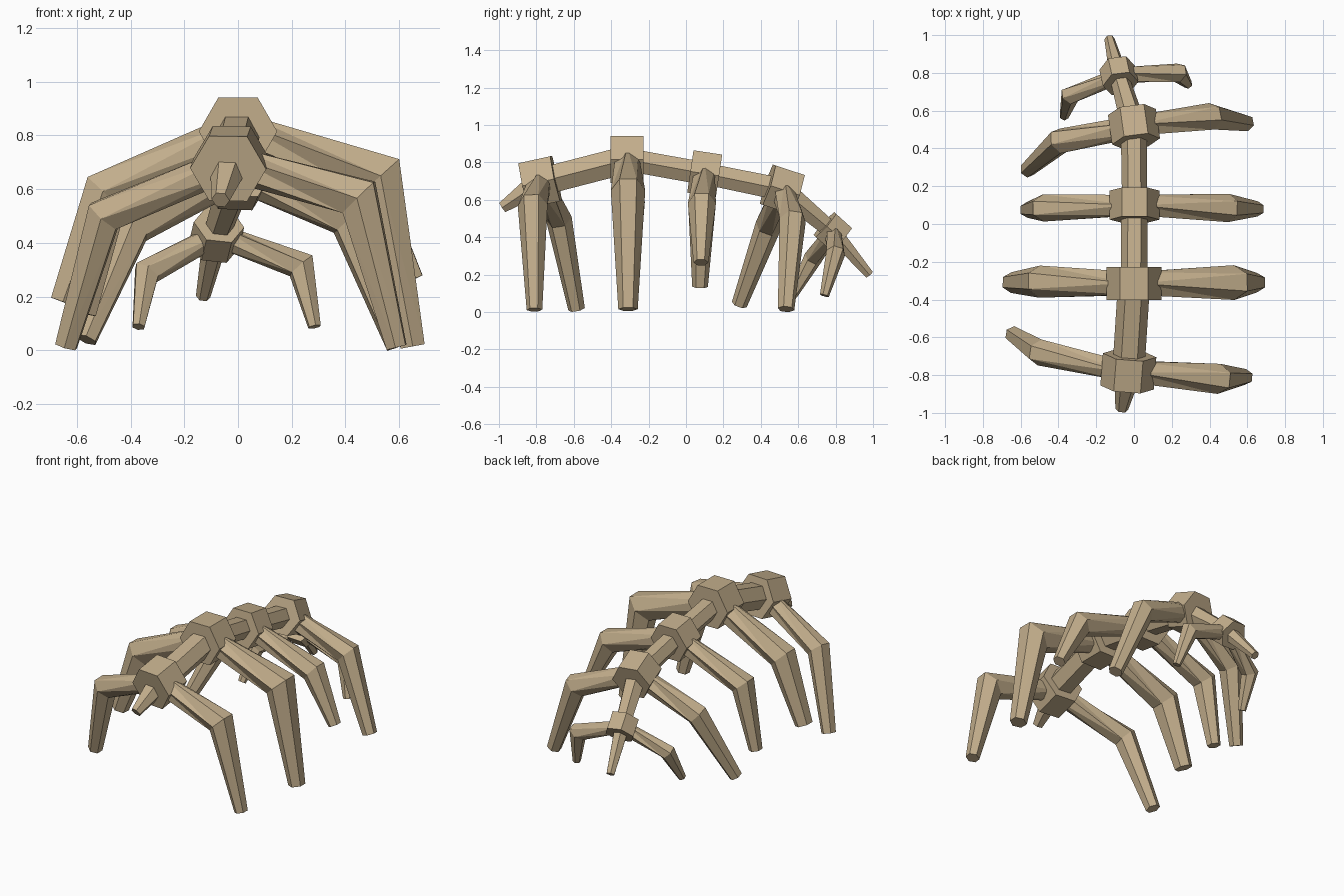
import bpy, bmesh, math
from mathutils import Vector

if "Cube" in bpy.data.objects:
    bpy.data.objects.remove(bpy.data.objects["Cube"])

bone = bpy.data.materials.new("tan bone")
bone.diffuse_color = (0.54, 0.42, 0.26, 1)
bone.use_nodes = True
bone.node_tree.nodes["Principled BSDF"].inputs["Base Color"].default_value = bone.diffuse_color


def tube(name, pts, radii, side_hint, turns, n=6):
    """Hexagonal tube along pts, mitred at inner points, capped flat."""
    pts = [Vector(p) for p in pts]
    bm = bmesh.new()
    rings = []
    for i, p in enumerate(pts):
        d_in = (p - pts[i - 1]).normalized() if i else (pts[1] - p).normalized()
        d_out = (pts[i + 1] - p).normalized() if i < len(pts) - 1 else d_in
        t = (d_in + d_out).normalized()
        side = Vector(side_hint)
        side = (side - t * side.dot(t)).normalized()
        up = side.cross(t)
        stretch = 1 / max(0.6, t.dot(d_in))      # mitre widening in the bend plane
        ring = []
        for k in range(n):
            a = 2 * math.pi * k / n + turns[i]
            ring.append(bm.verts.new(p + side * radii[i] * math.cos(a)
                                     + up * radii[i] * stretch * math.sin(a)))
        rings.append(ring)
    for a, b in zip(rings, rings[1:]):
        for k in range(n):
            bm.faces.new((a[k], a[(k + 1) % n], b[(k + 1) % n], b[k]))
    bm.faces.new(rings[0])
    bm.faces.new(rings[-1])
    bmesh.ops.triangulate(bm, faces=[f for f in bm.faces if len(f.verts) == 4])
    bmesh.ops.recalc_face_normals(bm, faces=bm.faces)
    me = bpy.data.meshes.new(name)
    bm.to_mesh(me)
    bm.free()
    me.materials.append(bone)
    ob = bpy.data.objects.new(name, me)
    bpy.context.collection.objects.link(ob)
    return ob


# Vertebra hubs: centre, axis direction, length, radius
hubs = [
    ((-0.03, -0.78, 0.695), (0.08, 1, 0.22), 0.175, 0.142),
    ((0.0, -0.315, 0.815), (0, 1, 0), 0.175, 0.146),
    ((0.003, 0.10, 0.74), (0, 1, -0.15), 0.155, 0.132),
    ((0.0, 0.515, 0.655), (-0.14, 1, -0.33), 0.165, 0.128),
    ((-0.08, 0.785, 0.43), (-0.22, 1, -0.9), 0.115, 0.095),
]
for i, (c, d, length, r) in enumerate(hubs):
    c, d = Vector(c), Vector(d).normalized()
    tube(f"vertebra_{i + 1}", [c - d * length / 2, c + d * length / 2],
         [r, r], (1, 0, 0), [0, 0])

# Spine links between hubs
link_radii = [(0.085, 0.085), (0.07, 0.07), (0.066, 0.07), (0.068, 0.05)]
for i, rr in enumerate(link_radii):
    tube(f"spine_link_{i + 1}", [hubs[i][0], hubs[i + 1][0]], rr, (1, 0, 0), [0, 0])

# End spikes
tube("front_spike", [hubs[0][0], (-0.065, -0.98, 0.56)], [0.075, 0.034],
     (1, 0, 0), [0, 0])
tube("rear_spike", [hubs[4][0], (-0.13, 0.98, 0.2)], [0.05, 0.027],
     (1, 0, 0), [0, 0])

# Legs: hub index, side, knee, foot, radii at hub / knee / foot
legs = [
    (0, "right", (0.45, -0.82, 0.57), (0.59, -0.81, 0.012), (0.065, 0.08, 0.042)),
    (0, "left", (-0.50, -0.68, 0.50), (-0.64, -0.585, 0.015), (0.06, 0.07, 0.045)),
    (1, "right", (0.53, -0.31, 0.65), (0.65, -0.31, 0.015), (0.07, 0.092, 0.052)),
    (1, "left", (-0.50, -0.305, 0.59), (-0.65, -0.31, 0.18), (0.07, 0.085, 0.055)),
    (2, "right", (0.50, 0.085, 0.58), (0.655, 0.08, 0.265), (0.062, 0.075, 0.04)),
    (2, "left", (-0.48, 0.085, 0.55), (-0.565, 0.075, 0.135), (0.062, 0.072, 0.042)),
    (3, "right", (0.41, 0.57, 0.49), (0.595, 0.535, 0.015), (0.062, 0.072, 0.045)),
    (3, "left", (-0.39, 0.44, 0.46), (-0.565, 0.285, 0.04), (0.06, 0.07, 0.042)),
    (4, "right", (0.235, 0.80, 0.315), (0.285, 0.74, 0.088), (0.045, 0.052, 0.025)),
    (4, "left", (-0.34, 0.68, 0.29), (-0.37, 0.57, 0.088), (0.042, 0.05, 0.025)),
]
for h, side, knee, foot, radii in legs:
    hub = Vector(hubs[h][0])
    knee, foot = Vector(knee), Vector(foot)
    bend = (knee - hub).cross(foot - knee)
    tube(f"{side}_leg_{h + 1}", [hub, knee, foot], radii, bend,
         [math.radians(30), 0, 0])
